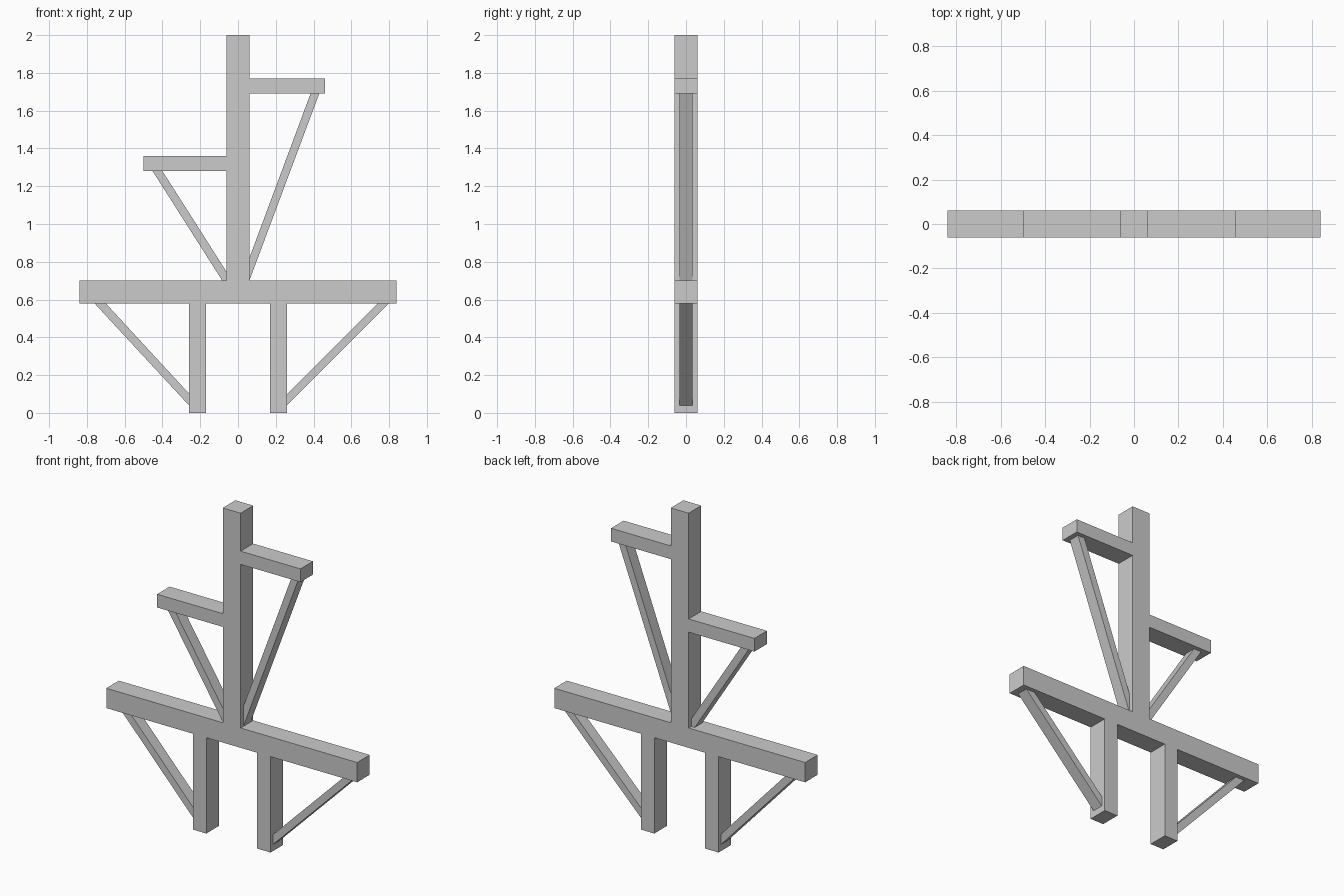
import bpy
import bmesh

if "Cube" in bpy.data.objects:
    bpy.data.objects.remove(bpy.data.objects["Cube"])


def extrude_profile(name, points, half_depth):
    """Extrude an x-z outline symmetrically along y."""
    bm = bmesh.new()
    face = bm.faces.new([bm.verts.new((x, -half_depth, z)) for x, z in points])
    new = bmesh.ops.extrude_face_region(bm, geom=[face])["geom"]
    verts = [g for g in new if isinstance(g, bmesh.types.BMVert)]
    bmesh.ops.translate(bm, verts=verts, vec=(0, 2 * half_depth, 0))
    bmesh.ops.recalc_face_normals(bm, faces=bm.faces[:])
    mesh = bpy.data.meshes.new(name)
    bm.to_mesh(mesh)
    bm.free()
    obj = bpy.data.objects.new(name, mesh)
    bpy.context.collection.objects.link(obj)
    return obj


# Timber frame: mast, two side arms, cross beam and two legs in one outline
right_side = [
    (0.17, 0.58), (0.17, 0), (0.26, 0), (0.26, 0.58),       # right leg
    (0.84, 0.58), (0.84, 0.70), (0.06, 0.70),               # beam end
    (0.06, 1.69), (0.46, 1.69), (0.46, 1.77), (0.06, 1.77), # high arm
    (0.06, 2.0),
]
left_side = [
    (-0.06, 2.0),
    (-0.06, 1.36), (-0.50, 1.36), (-0.50, 1.28), (-0.06, 1.28), # low arm
    (-0.06, 0.70), (-0.84, 0.70), (-0.84, 0.58),                # beam end
    (-0.26, 0.58), (-0.26, 0), (-0.17, 0), (-0.17, 0.58),       # left leg
]
extrude_profile("timber_frame", right_side + left_side, 0.06)

# Thin diagonal braces, ends cut flush with the timbers
braces = {
    "high_arm_brace": [(0.06, 0.70), (0.43, 1.69), (0.384, 1.69), (0.06, 0.82)],
    "low_arm_brace": [(-0.06, 0.70), (-0.06, 0.746), (-0.40, 1.28),
                      (-0.452, 1.28), (-0.083, 0.70)],
    "left_leg_brace": [(-0.26, 0.04), (-0.26, 0.103), (-0.70, 0.58), (-0.76, 0.58)],
    "right_leg_brace": [(0.26, 0.04), (0.80, 0.58), (0.74, 0.58), (0.26, 0.10)],
}
for name, outline in braces.items():
    extrude_profile(name, outline, 0.035)
